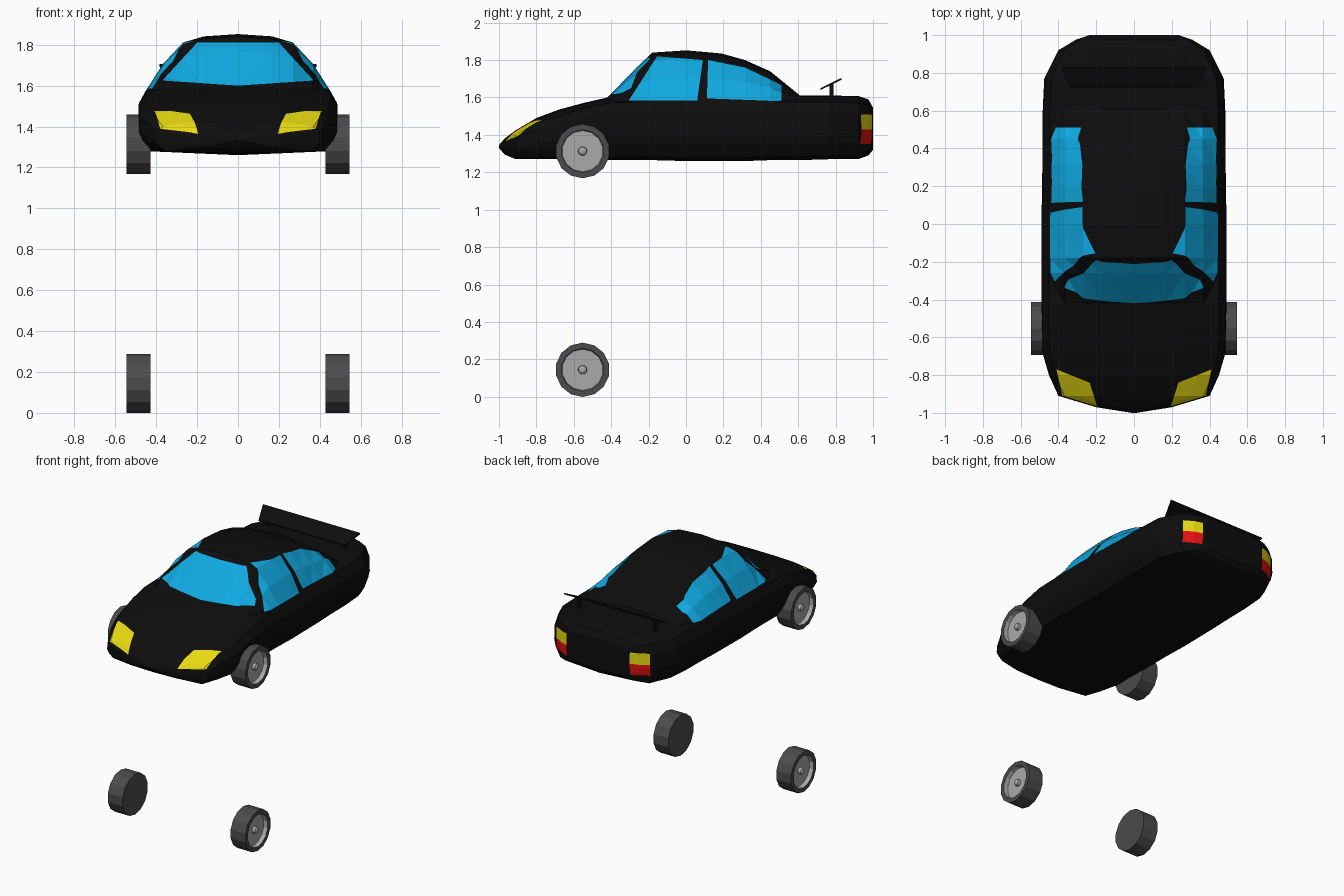
import bpy, bmesh, math
from mathutils import Vector

if "Cube" in bpy.data.objects:
    bpy.data.objects.remove(bpy.data.objects["Cube"])


def material(name, r, g, b):
    m = bpy.data.materials.new(name)
    m.use_nodes = True
    m.diffuse_color = (r, g, b, 1)
    m.node_tree.nodes["Principled BSDF"].inputs["Base Color"].default_value = (r, g, b, 1)
    return m


BLACK = material("black paint", .004, .004, .004)
GLASS = material("blue glass", .005, .4, .76)
YELLOW = material("yellow lamp", .8, .7, .006)
RED = material("red lamp", .8, .005, .005)
TYRE = material("dark grey tyre", .07, .07, .07)
RIM = material("light grey rim", .4, .4, .4)


def finish(bm, name, mats, mirror=False):
    bmesh.ops.recalc_face_normals(bm, faces=bm.faces)
    mesh = bpy.data.meshes.new(name)
    bm.to_mesh(mesh)
    bm.free()
    for m in mats:
        mesh.materials.append(m)
    ob = bpy.data.objects.new(name, mesh)
    bpy.context.collection.objects.link(ob)
    if mirror:
        ob.modifiers.new("mirror", "MIRROR").use_clip = True
    return ob


def paint(bm, poly, axes, index, test):
    """Cut a convex outline into the skin along one axis and colour its inside."""
    a, b = axes
    mid = [sum(p[i] for p in poly) / len(poly) for i in (0, 1)]
    planes = []
    for p, q in zip(poly, poly[1:] + poly[:1]):
        co, no = Vector(), Vector()
        co[a], co[b] = p
        no[a], no[b] = q[1] - p[1], p[0] - q[0]
        if no[a] * (mid[0] - p[0]) + no[b] * (mid[1] - p[1]) > 0:
            no.negate()
        planes.append((co, no.normalized()))
    for co, no in planes:
        faces = [f for f in bm.faces if test(f)]
        geom = set(faces)
        for f in faces:
            geom.update(f.edges, f.verts)
        bmesh.ops.bisect_plane(bm, geom=list(geom), dist=1e-5, plane_co=co, plane_no=no)
    bm.normal_update()
    for f in bm.faces:
        c = f.calc_center_median()
        if test(f) and all((c - co).dot(no) < 0 for co, no in planes):
            f.material_index = index


# Body: half sections lofted from nose to tail
# station: y, half width, floor, shoulder, top
stations = [
    (-1, .01, 1.33, 1.34, 1.345), (-.97, .2, 1.295, 1.36, 1.38),
    (-.91, .4, 1.27, 1.4, 1.425), (-.8, .45, 1.27, 1.465, 1.49),
    (-.68, .485, 1.27, 1.5, 1.535), (-.55, .49, 1.27, 1.54, 1.57),
    (-.42, .49, 1.265, 1.57, 1.6), (-.26, .49, 1.265, 1.575, 1.765),
    (-.18, .49, 1.265, 1.575, 1.84), (0, .49, 1.26, 1.575, 1.852),
    (.19, .487, 1.26, 1.575, 1.835), (.315, .485, 1.26, 1.575, 1.8),
    (.45, .485, 1.265, 1.575, 1.74), (.61, .483, 1.265, 1.575, 1.61),
    (.77, .475, 1.27, 1.575, 1.61), (.92, .4, 1.27, 1.57, 1.608),
    (.975, .31, 1.29, 1.56, 1.59), (1, .235, 1.32, 1.535, 1.545)]
lower = [(0, 0), (.88, .06), (.97, .28), (1, .45), (.99, .8), (.92, 1)]
upper = [(.75, .47), (.55, .85), (.34, .96), (0, 1)]

bm = bmesh.new()
rings = []
for y, w, floor, shoulder, top in stations:
    pts = [(w * u, y, floor + (shoulder - floor) * v) for u, v in lower]
    pts += [(w * u, y, shoulder + (top - shoulder) * v) for u, v in upper]
    rings.append([bm.verts.new(p) for p in pts])
for r, s in zip(rings, rings[1:]):
    for i in range(len(r) - 1):
        bm.faces.new((r[i], r[i + 1], s[i + 1], s[i]))
bm.faces.new(rings[0])
bm.faces.new(rings[-1])
bmesh.ops.recalc_face_normals(bm, faces=bm.faces)
if sum(f.normal.x * f.calc_area() for f in bm.faces) < 0:
    bmesh.ops.reverse_faces(bm, faces=bm.faces)
bmesh.ops.triangulate(bm, faces=bm.faces)
bm.normal_update()


def cabin(f):
    return f.calc_center_median().z > 1.45 and -.5 < f.calc_center_median().y < .7


def screen(f):
    return cabin(f) and f.calc_center_median().y < -.1


def hood(f):
    return f.normal.z > 0 and f.calc_center_median().y < -.6


def tail(f):
    return f.calc_center_median().y > .85


# Windows
paint(bm, [(-.1, 1.6), (0, 1.6), (.37, 1.625), (.2, 1.81), (-.1, 1.81)], (0, 2), 1, screen)
paint(bm, [(-.305, 1.585), (-.155, 1.82), (.09, 1.8), (.06, 1.585)], (1, 2), 1, cabin)
paint(bm, [(.112, 1.595), (.118, 1.8), (.315, 1.76), (.42, 1.71), (.51, 1.665), (.51, 1.58)],
      (1, 2), 1, cabin)
# Lamps
paint(bm, [(.41, -.77), (.235, -.84), (.195, -.965), (.38, -.91)], (0, 1), 2, hood)
for z, index in ((1.35, 3), (1.43, 2)):
    paint(bm, [(.25, z), (.37, z), (.37, z + .08), (.25, z + .08)], (0, 2), index, tail)
# Open the centre line so the two halves join into one skin
bmesh.ops.delete(bm, geom=[f for f in bm.faces if all(abs(v.co.x) < 1e-5 for v in f.verts)],
                 context="FACES")
finish(bm, "car_body", [BLACK, GLASS, YELLOW, RED], mirror=True)


# Rear spoiler: slanted tapered blade on two posts
def hull(name, points, mirror=False):
    bm = bmesh.new()
    for p in points:
        bm.verts.new(p)
    bmesh.ops.convex_hull(bm, input=bm.verts)
    finish(bm, name, [BLACK], mirror)


hull("spoiler_blade", [(s * x, y, z + t) for s in (-1, 1) for t in (-.005, .005)
                       for x, y, z in ((.34, .72, 1.645), (.385, .832, 1.7))])
hull("spoiler_posts", [(x, y, z) for x in (.29, .31) for y in (.768, .788)
                       for z in (1.59, 1.672)], mirror=True)


# Wheels: turned profile with a recessed rim and a hub
def wheel(name, side, z, segments=14):
    # profile: radius, distance from the centre line
    profile = [(.145, .428), (.145, .545), (.114, .545), (.11, .515),
               (.024, .515), (.022, .535), (.01, .542)]
    bm = bmesh.new()
    loops = []
    for r, x in profile:
        loops.append([])
        for i in range(segments):
            a = math.tau * (i + .5) / segments
            loops[-1].append(bm.verts.new((side * x, -.553 + r * math.cos(a), z + r * math.sin(a))))
    for k, (p, q) in enumerate(zip(loops, loops[1:])):
        for i in range(segments):
            j = (i + 1) % segments
            bm.faces.new((p[i], p[j], q[j], q[i])).material_index = int(k >= 2)
    bm.faces.new(loops[0])
    bm.faces.new(loops[-1]).material_index = 1
    finish(bm, name, [TYRE, RIM])


for side, word in ((1, "left"), (-1, "right")):
    wheel("front_wheel_" + word, side, 1.313)
    wheel("lower_wheel_" + word, side, .144)
